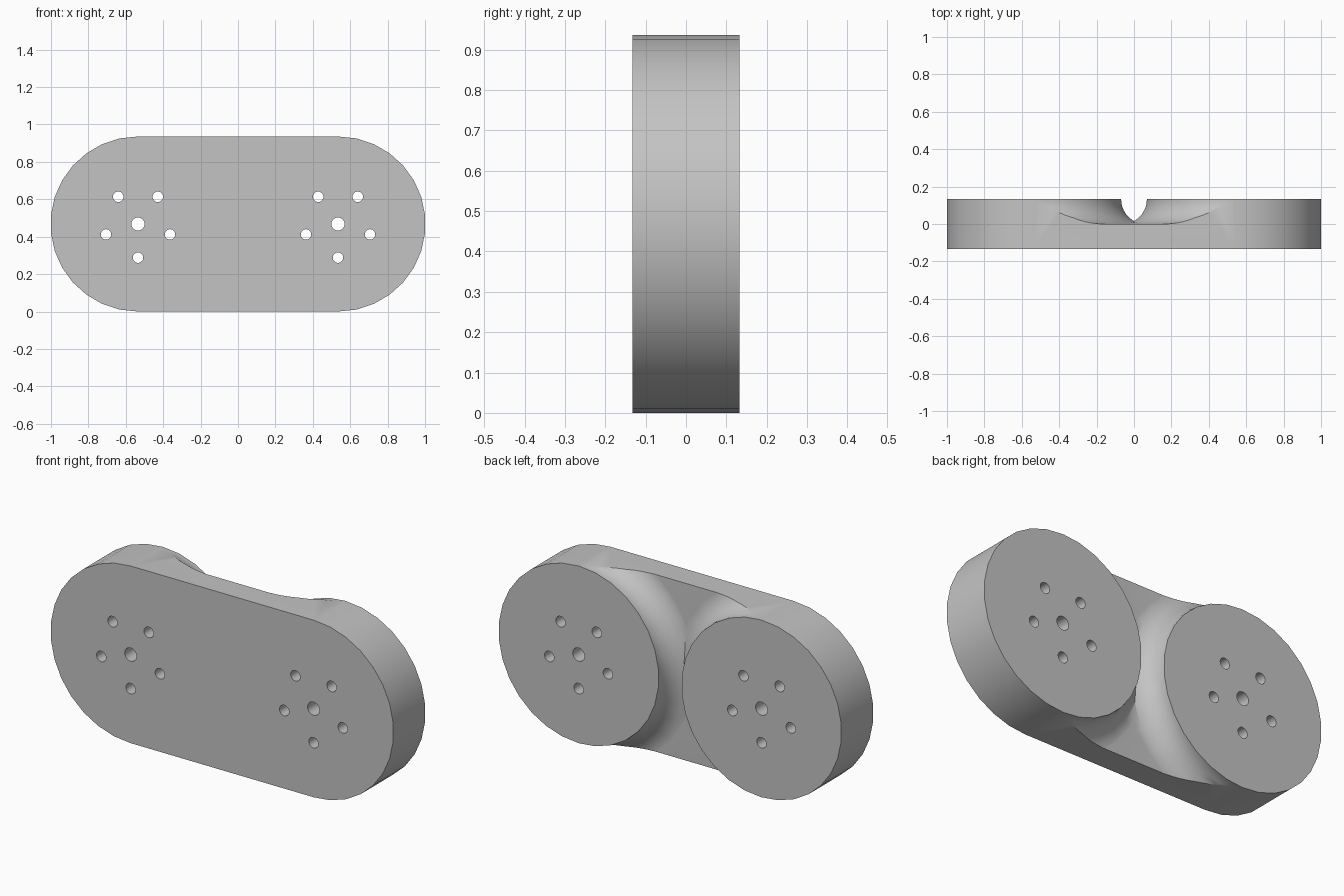
import bpy, bmesh
from math import sin, cos, pi, radians
from mathutils import Matrix

if "Cube" in bpy.data.objects:
    bpy.data.objects.remove(bpy.data.objects["Cube"], do_unlink=True)

RADIUS = 0.468      # end radius, also the height of the axes
AXIS_X = 0.5346     # distance of each axis from the middle
HALF = 0.133        # half thickness and fillet radius
SIDES = 30

grey = bpy.data.materials.new("light grey")
grey.use_nodes = True
colour = (0.55, 0.55, 0.55, 1)
grey.diffuse_color = colour
grey.node_tree.nodes["Principled BSDF"].inputs["Base Color"].default_value = colour


def add_object(name, bm):
    bmesh.ops.recalc_face_normals(bm, faces=bm.faces)
    mesh = bpy.data.meshes.new(name)
    bm.to_mesh(mesh)
    bm.free()
    mesh.materials.append(grey)
    obj = bpy.data.objects.new(name, mesh)
    bpy.context.collection.objects.link(obj)
    return obj


def loft(name, rings):
    """Skin a stack of equal rings and cap both ends."""
    bm = bmesh.new()
    loops = [[bm.verts.new(p) for p in ring] for ring in rings]
    n = len(loops[0])
    for a, b in zip(loops, loops[1:]):
        for i in range(n):
            j = (i + 1) % n
            bm.faces.new((a[i], a[j], b[j], b[i]))
    bm.faces.new(loops[0])
    bm.faces.new(loops[-1])
    return add_object(name, bm)


def circle(x, z, y, radius, count):
    return [(x + radius * sin(2 * pi * i / count), y,
             z + radius * cos(2 * pi * i / count)) for i in range(count)]


def stadium(y):
    half = SIDES // 2
    points = []
    for side in (1, -1):
        for i in range(half + 1):
            a = pi * i / half
            points.append((side * (AXIS_X + RADIUS * sin(a)), y,
                           RADIUS + side * RADIUS * cos(a)))
    return points


def combine(target, tool, operation):
    mod = target.modifiers.new(operation.title(), 'BOOLEAN')
    mod.operation = operation
    mod.solver = 'EXACT'
    mod.object = tool
    bpy.context.view_layer.objects.active = target
    bpy.ops.object.modifier_apply(modifier=mod.name)
    bpy.data.objects.remove(tool, do_unlink=True)


# Oversized front plate, trimmed to the outline later
bm = bmesh.new()
bmesh.ops.create_cube(bm, size=1, matrix=Matrix.Translation((0, -0.1, RADIUS))
                      @ Matrix.Diagonal((2.6, 0.2, 1.6, 1)))
link_plate = add_object("link_plate", bm)

# Round hubs at the back, flaring into the plate with a concave fillet
STEPS = 14
for side in (-1, 1):
    profile = [(-0.05, RADIUS + HALF)]
    for k in range(STEPS + 1):
        a = 0.5 * pi * k / STEPS
        profile.append((HALF * (1 - cos(a)) - 0.0006,
                        RADIUS + 0.0006 + HALF * (1 - sin(a))))
    profile.append((HALF + 0.03, RADIUS + 0.0006))
    hub = loft("hub", [circle(side * AXIS_X, RADIUS, y, r, SIDES)
                       for y, r in profile])
    combine(link_plate, hub, 'UNION')

# Trim everything to the rounded outline
outline = loft("outline", [stadium(-HALF), stadium(HALF)])
combine(link_plate, outline, 'INTERSECT')

# Centre hole and five bolt holes through each hub
for side in (-1, 1):
    holes = [(0, 0, 0.035)]
    for k in range(5):
        a = radians(-90 + 72 * k)
        holes.append((0.18 * cos(a), 0.18 * sin(a), 0.028))
    for dx, dz, r in holes:
        drill = loft("drill", [circle(side * AXIS_X + dx, RADIUS + dz, y, r, 20)
                               for y in (-0.3, 0.3)])
        combine(link_plate, drill, 'DIFFERENCE')

# Smooth rounded walls, crisp rims
bpy.ops.object.select_all(action='DESELECT')
link_plate.select_set(True)
bpy.context.view_layer.objects.active = link_plate
bpy.ops.object.shade_smooth_by_angle(angle=radians(30))
